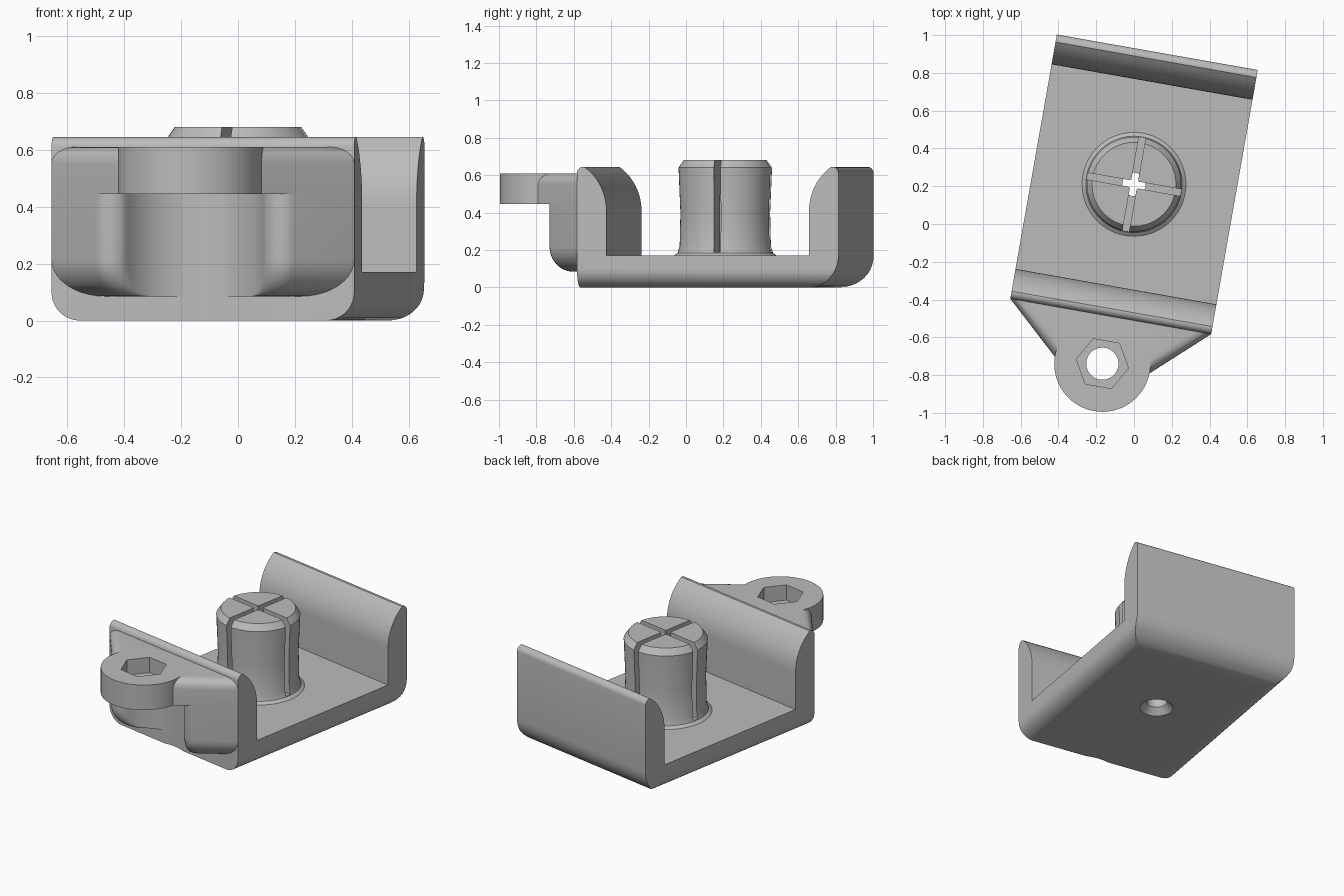
import bpy, bmesh
from math import sin, cos, pi, radians, sqrt
from mathutils import Vector, Matrix

default = bpy.data.objects.get("Cube")
if default:
    bpy.data.objects.remove(default, do_unlink=True)

grey = bpy.data.materials.new("plain grey")
grey.use_nodes = True
tone = (0.5, 0.5, 0.5, 1)
grey.diffuse_color = tone
grey.node_tree.nodes["Principled BSDF"].inputs["Base Color"].default_value = tone

# The whole bracket is turned slightly about the post axis
PLACE = Matrix.Translation((0, 0.21, 0)) @ Matrix.Rotation(radians(-10), 4, 'Z')


def loft(name, rings):
    """Closed solid through rings holding equal numbers of points."""
    bm = bmesh.new()
    loops = [[bm.verts.new(p) for p in ring] for ring in rings]
    n = len(loops[0])
    for a, b in zip(loops, loops[1:]):
        for i in range(n):
            j = (i + 1) % n
            bm.faces.new((a[i], a[j], b[j], b[i]))
    bm.faces.new(loops[0])
    bm.faces.new(loops[-1])
    bmesh.ops.recalc_face_normals(bm, faces=bm.faces)
    mesh = bpy.data.meshes.new(name)
    bm.to_mesh(mesh)
    bm.free()
    mesh.materials.append(grey)
    obj = bpy.data.objects.new(name, mesh)
    bpy.context.collection.objects.link(obj)
    obj.matrix_world = PLACE
    return obj


def circle(r, z, v=0.0, n=64):
    return [(r * cos(2 * pi * i / n), v + r * sin(2 * pi * i / n), z) for i in range(n)]


def lathe(name, profile, v=0.0, n=64):
    return loft(name, [circle(r, z, v, n) for r, z in profile])


def arc(cx, cy, r, a0, a1, n=10):
    return [(cx + r * cos(radians(a0 + (a1 - a0) * i / n)),
             cy + r * sin(radians(a0 + (a1 - a0) * i / n))) for i in range(n + 1)]


def box(name, x, y, z0, z1):
    return loft(name, [[(-x, -y, z), (x, -y, z), (x, y, z), (-x, y, z)] for z in (z0, z1)])


def combine(obj, *tools, how='DIFFERENCE'):
    bpy.context.view_layer.objects.active = obj
    for tool in tools:
        mod = obj.modifiers.new("cut", 'BOOLEAN')
        mod.operation, mod.solver, mod.object = how, 'EXACT', tool
        bpy.ops.object.modifier_apply(modifier=mod.name)
        bpy.data.objects.remove(tool, do_unlink=True)


HW, HL, FLOOR = 0.54, 0.71, 0.17      # half width, half length, floor height
LUG_V, CHANNEL = -0.964, 0.265        # lug centre and screw channel radius
LUG_Z, LUG_TOP = 0.445, 0.61

# Tray: side profile with curved end walls, rounded along its lower long edges
wall = [(HL - 0.16, FLOOR)] + arc(HL + 0.13, 0.41, 0.29, 180, 126) + arc(HL - 0.035, LUG_TOP, 0.035, 90, 0, 6)
profile = wall + arc(HL - 0.17, 0.17, 0.17, 0, -90) + [(-HL, 0)]
profile += [(-v, z) for v, z in reversed(wall)]
tray = loft("tray", [[(u, v, z) for v, z in profile] for u in (-HW - 0.1, HW + 0.1)])
section = arc(HW - 0.1, 0.1, 0.1, 0, -90) + arc(0.1 - HW, 0.1, 0.1, -90, -180) + [(-HW, 1), (HW, 1)]
envelope = loft("envelope", [[(u, v, z) for u, z in section] for v in (-1, 1)])
combine(tray, envelope, how='INTERSECT')


def bore(name):
    return lathe(name, [(0.1, -0.001), (0.062, 0.04), (0.062, 0.5)])


combine(tray, lathe("channel", [(CHANNEL, -0.1), (CHANNEL, LUG_Z)], LUG_V), bore("tray_bore"))

# Split post: lathed, then cut by two crossed slots and a bore
post = lathe("split_post", [(0.275, 0.165), (0.275, 0.17), (0.255, 0.185), (0.244, 0.22),
                            (0.24, 0.4), (0.25, 0.64), (0.222, 0.68)])
combine(post, box("slot_a", 0.3, 0.018, 0.19, 0.8), box("slot_b", 0.018, 0.3, 0.19, 0.8),
        bore("post_bore"), lathe("tip_bore", [(0.03, 0.4), (0.03, 0.8)]))

# Screw lug with a hexagonal recess and a through hole
lug = lathe("screw_lug", [(0.255, LUG_Z), (0.255, LUG_TOP)], LUG_V)
combine(lug, lathe("recess", [(0.14, 0.51), (0.14, 0.7)], LUG_V, 6),
        lathe("screw_hole", [(0.085, 0.4), (0.085, 0.7)], LUG_V))

# Gussets: slanted braces either side of the screw channel
slant = radians(42.5)
along = Vector((-cos(slant), -sin(slant)))
inward = Vector((-sin(slant), cos(slant)))
corner, centre = Vector((HW, -HL)), Vector((0, LUG_V))


def foot_on_wall(t):
    return Vector((HW - t / sin(slant), -HL))


def sweep(origin, r, d0, d1, n=8):
    d0, d1 = d0.normalized(), d1.normalized()
    return [origin + d0.lerp(d1, i / n).normalized() * r for i in range(n + 1)]


def gusset_outline(t, f=0.07):
    """Plan of one gusset with its slanted face moved inward by t."""
    p = (centre - corner).dot(inward) - t
    run = sqrt((CHANNEL + f) ** 2 - (p - f) ** 2)
    tip = centre + inward * (f - p) - along * run
    start = foot_on_wall(t)
    pts = [start + Vector((-0.01, 0.06)), start]
    pts += sweep(tip, f, -inward, centre - tip)
    pts += sweep(centre, CHANNEL, tip - centre, Vector((0.0755, -HL - LUG_V)))[1:]
    return pts + [Vector((0.09, -HL + 0.06))]


R, BASE = 0.13, 0.085
steps = [(R * (1 - sin(a)), BASE + R * (1 - cos(a))) for a in [pi / 2 * i / 10 for i in range(11)]]
steps.append((0, LUG_Z))
gussets = []
for side, label in ((1, "left"), (-1, "right")):
    gussets.append(loft(label + "_gusset",
                        [[(side * p.x, p.y, z) for p in gusset_outline(t)] for t, z in steps]))

# Web: joins the gussets, wall and lug, with a rounded top edge
def web_ring(t, z):
    a = foot_on_wall(t)
    b = centre - inward * ((centre - corner).dot(inward) - t)
    half = [a + Vector((-0.01, 0.06)), a, b]
    return [(p.x, p.y, z) for p in half] + [(-p.x, p.y, z) for p in reversed(half)]


r = 0.06
rings = [web_ring(0, LUG_Z)]
rings += [web_ring(r * (1 - cos(a)), LUG_TOP - r + r * sin(a)) for a in [pi / 2 * i / 6 for i in range(7)]]
web = loft("lug_web", rings)
combine(web, lathe("lug_space", [(0.252, 0.3), (0.252, 0.8)], LUG_V))

# Smooth the curves and keep the creases
bpy.ops.object.select_all(action='DESELECT')
for obj in [tray, post, lug, web] + gussets:
    obj.select_set(True)
bpy.context.view_layer.objects.active = tray
bpy.ops.object.shade_smooth_by_angle(angle=radians(28))
